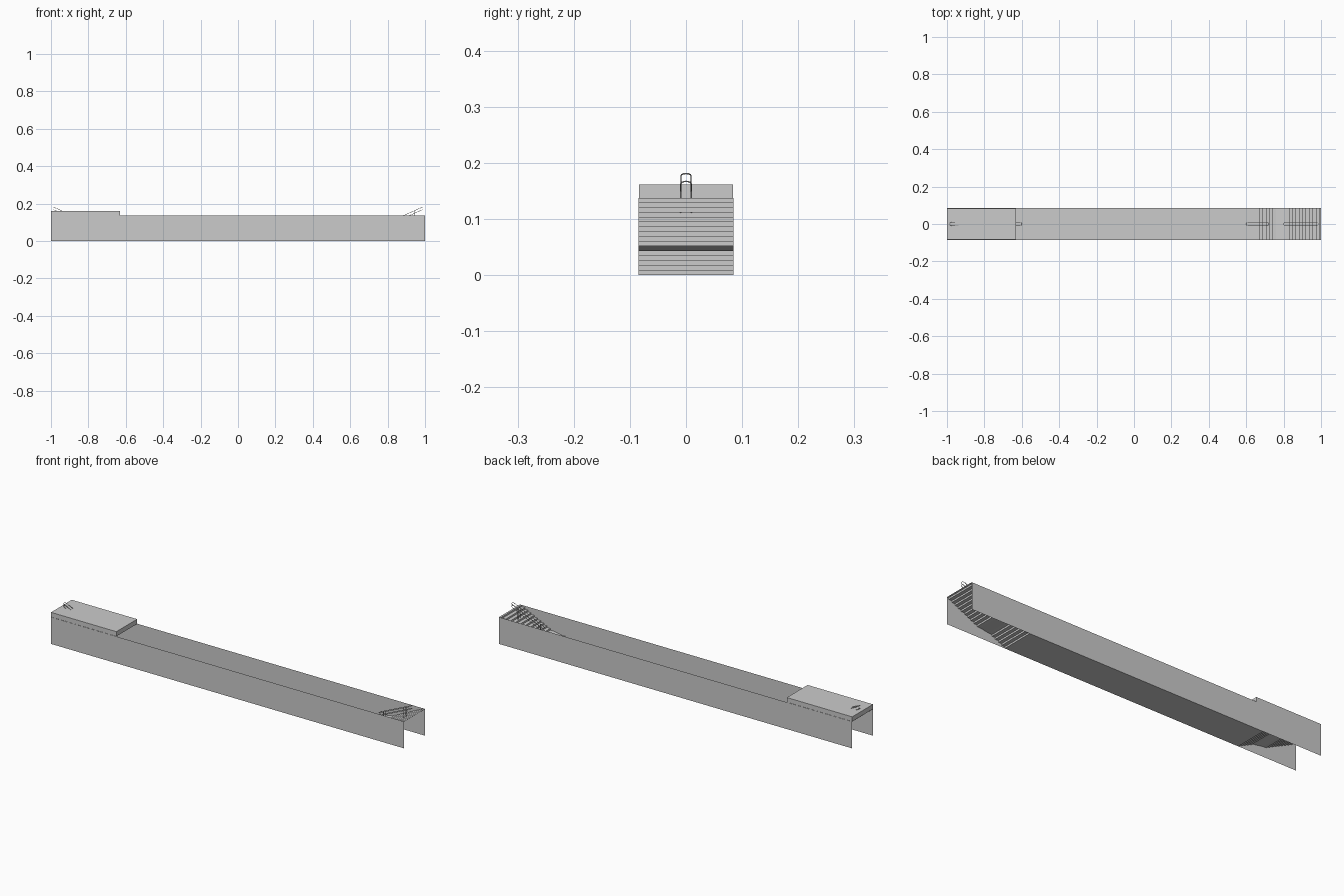
import bpy, math
from mathutils import Vector

if "Cube" in bpy.data.objects:
    bpy.data.objects.remove(bpy.data.objects["Cube"])

HW, TOP, RISE = 0.085, 0.137, 0.137 / 16


def mesh_object(name, verts, faces):
    me = bpy.data.meshes.new(name)
    me.from_pydata(verts, [], faces)
    ob = bpy.data.objects.new(name, me)
    bpy.context.collection.objects.link(ob)
    return ob


def strip(name, profile, w):
    """Extrude an open xz profile across y as a thin sheet."""
    verts = [(x, y, z) for x, z in profile for y in (-w, w)]
    faces = [(2*i, 2*i + 1, 2*i + 3, 2*i + 2) for i in range(len(profile) - 1)]
    return mesh_object(name, verts, faces)


def tube(name, points, radius, closed=False):
    cu = bpy.data.curves.new(name, 'CURVE')
    cu.dimensions = '3D'
    cu.bevel_depth = radius
    cu.bevel_resolution = 1
    cu.use_fill_caps = True
    sp = cu.splines.new('POLY')
    sp.points.add(len(points) - 1)
    for p, c in zip(sp.points, points):
        p.co = (*c, 1)
    sp.use_cyclic_u = closed
    ob = bpy.data.objects.new(name, cu)
    bpy.context.collection.objects.link(ob)
    return ob


# Stair profile: upper flight, landing, lower flight
def flight(x0, x1, z, n):
    pts, tread = [], (x0 - x1) / n
    for i in range(n):
        x = x0 - i * tread
        z -= RISE
        pts += [(x, z), (x - tread, z)]
    return pts


stairs = [(1.0, TOP), (0.99, TOP)] + flight(0.99, 0.81, TOP, 10)
stairs += flight(0.76, 0.65, TOP - 10 * RISE, 6)


# Handrail: long loop with rounded ends, following the slope
def rail_loop(s, xa, za, xb, zb):
    r, pts = 0.009, []
    slope = (za - zb) / (xa - xb)
    for cx, start in ((xa - r, -90), (xb + r, 90)):
        for k in range(7):
            a = math.radians(start + 30 * k)
            x = cx + r * math.cos(a)
            pts.append(Vector((s * x, r * math.sin(a), zb + slope * (x - xb))))
    return pts


def rails(tag, s, xa, za, xb, zb, posts):
    for drop, nm in ((0, "upper_rail"), (0.014, "lower_rail")):
        tube(f"{tag}_{nm}", rail_loop(s, xa, za - drop, xb, zb - drop), 0.0012, True)
    for px, base in posts:
        z = zb + (za - zb) * (px - xb) / (xa - xb)
        for y in (-0.009, 0.009):
            tube(f"{tag}_post", [(s*px, y, base), (s*px, y, z)], 0.0016)


for s, tag in ((1, "east"), (-1, "west")):
    strip(f"{tag}_stairs", [(s * x, z) for x, z in stairs], HW)
    rails(f"{tag}_top_flight", s, 0.985, 0.181, 0.80, 0.098,
          [(0.945, 0.111), (0.83, 0.06)])
    rails(f"{tag}_bottom_flight", s, 0.72, 0.078, 0.60, 0.028,
          [(0.70, 0.026), (0.62, 0.0)])

# Passage floor
strip("passage_floor", [(-0.65, 0), (0.65, 0)], HW)

# Thin side walls
for y, nm in ((-HW, "front_wall"), (HW, "back_wall")):
    mesh_object(nm, [(-1, y, 0), (1, y, 0), (1, y, TOP), (-1, y, TOP)], [(0, 1, 2, 3)])

# Roof slab over the west stairs
bpy.ops.mesh.primitive_cube_add(size=1, location=(-0.815, 0, 0.149))
roof = bpy.context.object
roof.name = "entrance_roof"
roof.scale = (0.37, 0.168, 0.024)
